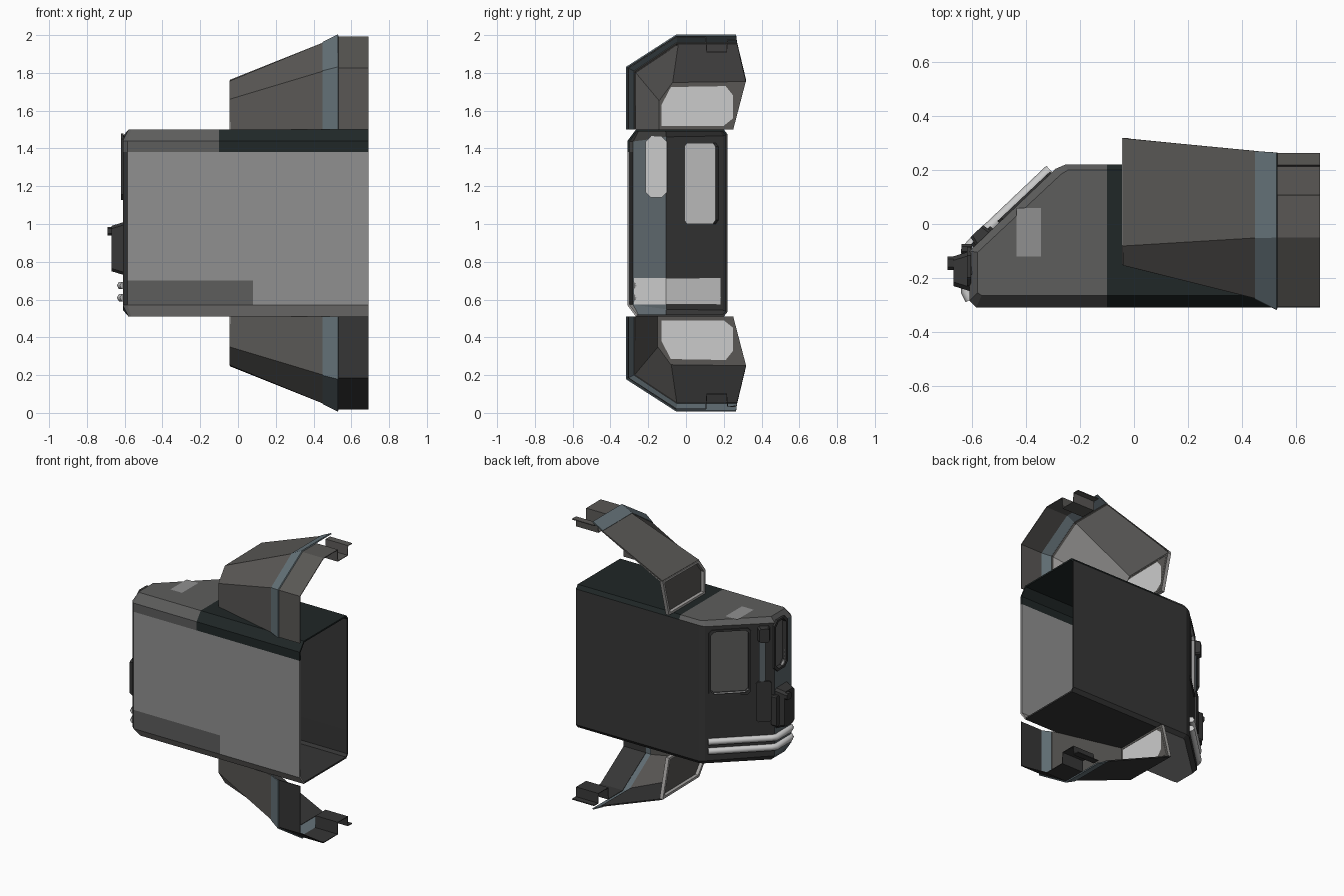
import bpy, bmesh
from mathutils import Vector

if "Cube" in bpy.data.objects:
    bpy.data.objects.remove(bpy.data.objects["Cube"])


def material(name, r, g, b):
    m = bpy.data.materials.new(name)
    m.diffuse_color = (r, g, b, 1)
    m.use_nodes = True
    m.node_tree.nodes["Principled BSDF"].inputs["Base Color"].default_value = m.diffuse_color
    return m


CHARCOAL = material("charcoal", .10, .096, .09)
STEEL = material("steel", .13, .17, .19)
DARK = material("dark", .037, .037, .037)
TEAL = material("dark_teal", .014, .02, .02)
PANEL = material("panel_grey", .28, .28, .28)
MID_GREY = material("mid_grey", .11, .11, .108)
NOSE_BLUE = material("nose_blue", .11, .135, .15)
LINER = material("liner", .38, .37, .36)
HULL_MATS = [PANEL, DARK, TEAL, MID_GREY, NOSE_BLUE, LINER]


def make(name, verts, faces, mat=None, thick=0, offset=-1):
    bm = bmesh.new()
    vs = [bm.verts.new(v) for v in verts]
    for f in faces:
        bm.faces.new([vs[i] for i in f])
    bmesh.ops.recalc_face_normals(bm, faces=bm.faces[:])
    me = bpy.data.meshes.new(name)
    bm.to_mesh(me)
    bm.free()
    ob = bpy.data.objects.new(name, me)
    bpy.context.collection.objects.link(ob)
    if mat:
        me.materials.append(mat)
    if thick:
        s = ob.modifiers.new("sheet", "SOLIDIFY")
        s.thickness, s.offset = thick, offset
    return ob


def loft(rows, closed=False):
    """Vertices and quads joining successive rows of points."""
    n = len(rows[0])
    faces = []
    for r in range(len(rows) - 1):
        for i in range(n if closed else n - 1):
            j = (i + 1) % n
            faces.append((r * n + i, r * n + j, (r + 1) * n + j, (r + 1) * n + i))
    return [p for row in rows for p in row], faces


# wall frames: origin, direction along the wall, outward normal
NOSE = (Vector((-.61, 0, 0)), Vector((0, 1, 0)), Vector((-1, 0, 0)))
SLOPE = (Vector((-.61, -.1, 0)), Vector((.729, .685, 0)), Vector((-.685, .729, 0)))


def outline(wall, u0, u1, z0, z1, c, n):
    o, d, nn = wall
    pts = [(u0 + c, z0), (u1 - c, z0), (u1, z0 + c), (u1, z1 - c),
           (u1 - c, z1), (u0 + c, z1), (u0, z1 - c), (u0, z0 + c)]
    return [o + d * u + nn * n + Vector((0, 0, z)) for u, z in pts]


def plate(name, wall, u0, u1, z0, z1, n0, n1, c=.015, mat=None, taper=0):
    t = taper
    v, f = loft([outline(wall, u0, u1, z0, z1, c, n0),
                 outline(wall, u0 + t, u1 - t, z0 + t, z1 - t, c, n1)], True)
    return make(name, v, f + [tuple(range(8)), tuple(range(8, 16))], mat)


def window(name, wall, u0, u1, z0, z1, c, hull):
    w = .014
    a = (u0, u1, z0, z1, c)
    b = (u0 - w, u1 + w, z0 - w, z1 + w, c)
    rows = [outline(wall, *a, -.03), outline(wall, *a, .01),
            outline(wall, *b, .01), outline(wall, *b, -.005)]
    make(name + "_frame", *loft(rows, True), DARK)
    make(name + "_pane", outline(wall, *a, -.022), [tuple(range(8))], MID_GREY)
    make(name + "_inner_pane", outline(wall, *a, -.03), [tuple(range(8))])
    cutter = plate(name + "_cutter", wall, *a[:4], -.06, .06, c)
    cutter.hide_render = True
    cutter.hide_set(True)
    m = hull.modifiers.new("cut", "BOOLEAN")
    m.object, m.operation, m.solver = cutter, "DIFFERENCE", "EXACT"


def paint_hull(ob):
    """Split the hull into colour patches."""
    bm = bmesh.new()
    bm.from_mesh(ob.data)
    for co, no in (((-.1, 0, 0), (1, 0, 0)), ((.08, 0, 0), (1, 0, 0)),
                   ((0, 0, .7), (0, 0, 1)), ((0, 0, 1.38), (0, 0, 1))):
        bmesh.ops.bisect_plane(bm, geom=bm.verts[:] + bm.edges[:] + bm.faces[:],
                               plane_co=co, plane_no=no)
    for f in bm.faces:
        n, c = f.normal, f.calc_center_median()
        if c.z > 1.38 and (n.z > .3 or n.y < -.5):
            k = 3 if c.x < -.1 else 2
        elif n.z < -.9:
            k = 0 if c.x < -.1 else 1
        elif n.y < -.9:
            k = 3 if c.z < .7 and c.x < .08 else 0
        elif n.y < -.3 and n.z < -.3:
            k = 5
        elif n.x < -.8:
            k = 4
        else:
            k = 1
        f.material_index = k
    bm.to_mesh(ob.data)
    bm.free()
    for m in HULL_MATS:
        ob.data.materials.append(m)


# cabin hull: x, y, inset x, inset y, chamfer height; open at the +x end
P = [(.69, -.31, 0, .045, .06), (-.585, -.31, .02, .045, .06),
     (-.61, -.285, .03, .03, .06), (-.61, -.1, .03, -.005, .035),
     (-.29, .205, .02, -.02, .03), (-.255, .22, .01, -.02, .025),
     (.69, .22, 0, -.02, .025)]
Z0, Z1 = .51, 1.5
rows = [[(x + a, y + b, Z0) for x, y, a, b, c in P],
        [(x, y, Z0 + c) for x, y, a, b, c in P],
        [(x, y, Z1 - c) for x, y, a, b, c in P],
        [(x + a, y + b, Z1) for x, y, a, b, c in P]]
v, f = loft(rows)
n = len(P)
hull = make("cabin_hull", v, f + [tuple(range(n)), tuple(range(3 * n, 4 * n))])
for i in range(len(HULL_MATS) and 1):
    paint_hull(hull)
shell = hull.modifiers.new("sheet", "SOLIDIFY")
shell.thickness, shell.offset = .012, -1

# light roof patch
make("roof_patch", [(-.435, -.12, 1.502), (-.345, -.12, 1.502), (-.345, .06, 1.502),
                    (-.435, .06, 1.502)], [(0, 1, 2, 3)], PANEL)

# windows on the nose
window("slope_window", SLOPE, .165, .405, 1.0, 1.43, .02, hull)
window("nose_window", NOSE, -.215, -.1, 1.14, 1.465, .03, hull)

# wrap-around bumper ribs with a light backing plate inside
for i, z in enumerate((.61, .675)):
    cu = bpy.data.curves.new("bumper_rib", "CURVE")
    cu.dimensions = "3D"
    cu.bevel_depth, cu.bevel_resolution, cu.use_fill_caps = .022, 1, True
    sp = cu.splines.new("POLY")
    path = [(-.605, -.28), (-.62, -.25), (-.62, -.1), (-.6, -.075), (-.31, .2)]
    sp.points.add(len(path) - 1)
    for p, (x, y) in zip(sp.points, path):
        p.co = (x, y, z, 1)
    ob = bpy.data.objects.new("bumper_rib_%d" % i, cu)
    bpy.context.collection.objects.link(ob)
inner = [(-.592, -.275), (-.592, -.107), (-.29, .182)]
make("bumper_backing", *loft([[(x, y, z) for x, y in inner] for z in (.575, .715)]))

# equipment box, knob, door plate and lamp on the nose
plate("equipment_box", NOSE, -.25, -.1, .73, 1.01, -.005, .06, .015, DARK, .02)
plate("box_knob", NOSE, -.17, -.12, .94, .985, .05, .082, .01, DARK)
plate("box_hinge", NOSE, -.11, -.075, .76, .97, -.01, .03, .008, DARK)
plate("door_plate", SLOPE, .02, .12, .79, 1.07, -.005, .014, .015, DARK)
plate("door_strip", SLOPE, .06, .1, 1.05, 1.34, -.005, .01, .005, NOSE_BLUE)
plate("lamp", SLOPE, .03, .11, 1.34, 1.45, -.005, .035, .01, DARK, .008)

# side fairings: open-backed sheets tapering toward the nose, mirrored in z
LIP = [(-.15, 0), (-.15, .16), (-.08, .255), (.318, .26)]
MID = [(-.275, 0), (-.275, .31), (-.05, .46), (.27, .46)]
RIM = [(-.315, 0), (-.315, .33), (-.05, .5), (.265, .5)]
TAIL = [(-.305, 0), (-.305, .325), (-.05, .49), (.105, .49), (.11, .41),
        (.215, .41), (.22, .475), (.263, .475)]
FRAME = [(-.15, 0), (-.15, .16), (-.08, .255), (.318, .26), (.25, 0)]
PANE = [(-.13, .02), (-.13, .13), (-.08, .225), (.21, .23), (.25, .18),
        (.25, .06), (.2, .02)]
for side, base, s in (("upper", 1.5, 1), ("lower", .51, -1)):
    def row(x, prof, dw=0):
        return [(x, y + (dw if y < 0 else 0), base + s * (w - (dw if w else 0)))
                for y, w in prof]

    body = make(side + "_fairing", *loft([row(-.04, LIP), row(.46, MID)]),
                CHARCOAL, .008, 0)
    if s > 0:
        make("upper_fairing_liner", *loft([row(-.03, LIP, .009), row(.45, MID, .009)]), LINER)
    else:
        body.data.materials.append(DARK)
        body.data.polygons[2].material_index = 1
    make(side + "_fairing_band", *loft([row(.45, MID), row(.53, RIM)]), STEEL, .008, 0)
    make(side + "_fairing_tail", *loft([row(.52, TAIL), row(.69, TAIL)]),
         CHARCOAL if s > 0 else DARK, .006, 0)
    # end frame with recessed panel
    small = [(.06 + (y - .06) * .92, .125 + (w - .125) * .88) for y, w in FRAME]
    make(side + "_end_frame", *loft([row(-.02, FRAME), row(-.045, FRAME),
                                     row(-.045, small), row(-.02, small)], True), LINER)
    make(side + "_end_backing", row(-.022, FRAME), [tuple(range(5))], CHARCOAL)
    make(side + "_end_panel", row(-.018, PANE), [tuple(range(7))])
